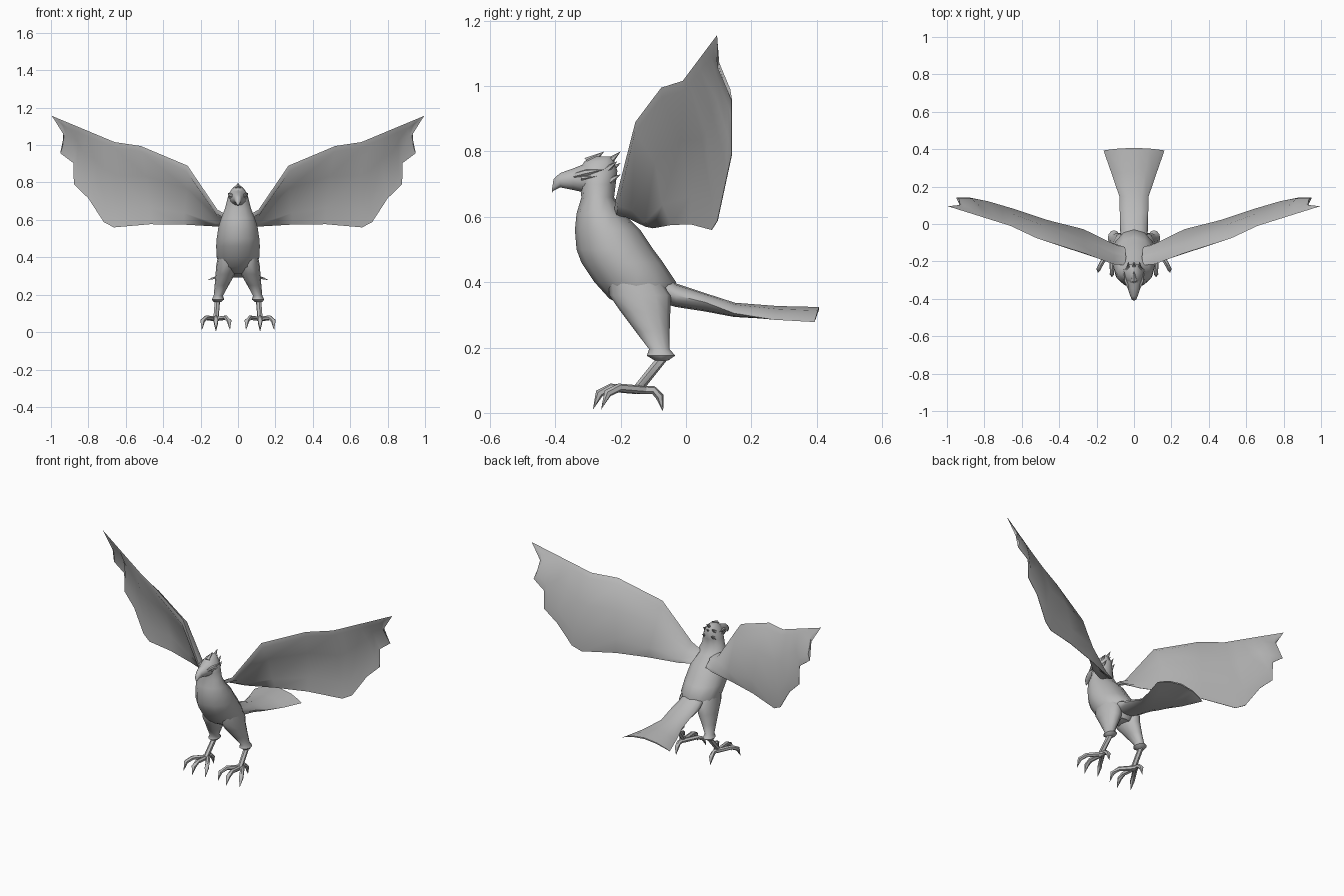
import bpy
import bmesh
import math
from mathutils import Vector

cube = bpy.data.objects.get("Cube")
if cube:
    bpy.data.objects.remove(cube, do_unlink=True)

# One plain grey for the whole bird
shade = .5
grey = bpy.data.materials.new("plain_grey")
grey.use_nodes = True
grey.diffuse_color = (shade, shade, shade, 1)
grey.node_tree.nodes["Principled BSDF"].inputs["Base Color"].default_value = grey.diffuse_color


def loft(name, rings, mirrored=False):
    """Skin a list of equal-length point rings into a closed solid."""
    bm = bmesh.new()
    rows = [[bm.verts.new(point) for point in ring] for ring in rings]
    for lower, upper in zip(rows, rows[1:]):
        for i in range(len(lower)):
            bm.faces.new((lower[i - 1], lower[i], upper[i], upper[i - 1]))
    bm.faces.new(rows[0])
    bm.faces.new(rows[-1])
    bmesh.ops.remove_doubles(bm, verts=bm.verts, dist=.0005)
    bmesh.ops.recalc_face_normals(bm, faces=bm.faces)
    mesh = bpy.data.meshes.new(name)
    bm.to_mesh(mesh)
    bm.free()
    mesh.materials.append(grey)
    obj = bpy.data.objects.new(name, mesh)
    bpy.context.collection.objects.link(obj)
    if mirrored:
        obj.modifiers.new("Mirror", "MIRROR")
    bpy.ops.object.select_all(action="DESELECT")
    obj.select_set(True)
    bpy.context.view_layer.objects.active = obj
    bpy.ops.object.shade_smooth_by_angle(angle=math.radians(55))


def circle(sides):
    turns = [math.tau * i / sides for i in range(sides)]
    return [(math.cos(turn), math.sin(turn)) for turn in turns]


def level_ring(height, front, back, inner, outer):
    """Horizontal oval given by its extents."""
    middle_x, middle_y = (inner + outer) / 2, (front + back) / 2
    radius_x, radius_y = (outer - inner) / 2, (back - front) / 2
    return [(middle_x + radius_x * c, middle_y + radius_y * s, height) for c, s in circle(12)]


def upright_ring(y, z, width, height, droop=0):
    """Oval facing along y, with its sides drooping and pulled forward."""
    return [(width * c, y - droop * c * c / 3, z + height * s - droop * c * c)
            for c, s in circle(12)]


def tube(name, path, radius, mirrored=True):
    """Limb of even width along a path, ending in a point."""
    points = [Vector(point) for point in path]
    rings = []
    for i, point in enumerate(points[:-1]):
        along = points[i + 1] - points[max(i - 1, 0)]
        side = along.cross(Vector((.3, .2, .9))).normalized()
        up = side.cross(along).normalized()
        rings.append([point + radius * (side * c + up * s) for c, s in circle(6)])
    rings.append([points[-1]] * len(rings[0]))
    loft(name, rings, mirrored)


# Torso, neck and head: height, front, back, half width
torso = [
    (.31, -.16, -.07, .06), (.35, -.235, -.045, .098), (.4, -.28, -.03, .114),
    (.46, -.32, -.07, .117), (.5, -.335, -.1, .114), (.56, -.34, -.14, .105),
    (.61, -.335, -.19, .09), (.66, -.32, -.22, .07), (.7, -.325, -.215, .06),
    (.74, -.33, -.21, .05), (.77, -.31, -.22, .03), (.785, -.28, -.23, .01),
]
loft("body_and_head", [level_ring(height, front, back, -half, half)
                       for height, front, back, half in torso])

# Hooked beak
beak = [(-.29, .72, .05, .05), (-.345, .715, .033, .033), (-.385, .712, .02, .022),
        (-.405, .698, .012, .018), (-.41, .68, .002, .006)]
loft("beak", [upright_ring(*oval) for oval in beak])

# Brow ridges above the eyes
tube("brow", [(.025, -.34, .725), (.043, -.305, .735), (.055, -.25, .745)], .01)
tube("eye", [(.042, -.32, .718), (.055, -.27, .725)], .007)

# Swept-back crest feathers: offset from the middle, root height, tip position
for offset, root, tip_y, tip_z in [(0, .765, -.25, .8), (0, .755, -.2, .8), (0, .73, -.2, .765),
                                   (.03, .73, -.21, .77), (.03, .7, -.2, .73)]:
    tube("crest_feather", [(offset, tip_y - .05, root), (offset, tip_y, tip_z)], .018, offset > 0)

# Fanned, arched tail
tail = [(-.13, .41, .06, .06), (-.03, .36, .075, .036), (.06, .338, .076, .028),
        (.15, .315, .078, .022, .01), (.28, .315, .12, .012, .03), (.407, .32, .163, .004, .042)]
loft("tail", [upright_ring(*oval) for oval in tail])

# Feathered thighs ending in a flared cuff: height, front, back, inner, outer
thigh = [(.44, -.24, -.1, .03, .1), (.36, -.235, -.045, .01, .116),
         (.31, -.2, -.048, .016, .12), (.25, -.155, -.05, .05, .125),
         (.195, -.113, -.05, .08, .13), (.175, -.12, -.033, .074, .14),
         (.16, -.095, -.055, .09, .13)]
loft("thigh", [level_ring(*oval) for oval in thigh], True)

# Shanks and clawed toes
ankle = Vector((.118, -.15, .07))
tube("shank", [(.11, -.07, .17), ankle, ankle + Vector((0, -.03, 0))], .015)
for spread in (-.075, 0, .075):
    shorten = abs(spread) / 3
    steps = [(0, 0, 0), (.7, -.08, .007), (.95, -.115, -.01), (1, -.135, -.06)]
    tube("front_toe", [ankle + Vector((spread * out, forward + shorten, rise))
                       for out, forward, rise in steps], .013)
tube("back_toe", [ankle, ankle + Vector((0, .05, 0)), ankle + Vector((0, .07, -.02)),
                  ankle + Vector((0, .08, -.067))], .013)

# Wings: leading bone runs straight from the wrist to the tip
wrist, tip = Vector((.66, -.01, 1.016)), Vector((.995, .095, 1.156))
leading = [(.05, -.22, .62), (.11, -.215, .655), (.27, -.155, .89), (.52, -.076, .995), wrist]
leading += [wrist.lerp(tip, step / 7) for step in range(1, 7)]
# Ragged trailing edge, seen from the front
trailing = [(.05, .57), (.12, .565), (.29, .575), (.47, .577), (.663, .56), (.717, .588),
            (.8, .716), (.877, .79), (.88, .904), (.95, .957), (.93, 1.053)]
backward = Vector((-.38, .9, .15)).normalized()


def wing_ring(lead, trail_x, trail_z):
    """Thin section with a thick leading bone, a little camber and a fuller inner flank."""
    lead = Vector(lead)
    trail_y = min(.33 * trail_x - .14, .14) - max(trail_z - .96, 0) * .45
    trail = Vector((trail_x, trail_y, trail_z))
    thick = .024 * (1 - lead.x)
    camber = .035 * math.sin(math.pi * lead.x)
    flank = .004 + .02 * max(0, 1 - abs(lead.x - .27) * 4)
    bone = min(.3, .03 / (trail - lead).length)
    profile = [(0, 0, 0), (bone, thick, .2), (.4, thick / 3 + .001, .9), (.8, flank, .7),
               (1, .001, 0)]
    back = [lead.lerp(trail, t) + backward * (camber * bow + half) for t, half, bow in profile]
    front = [lead.lerp(trail, t) + backward * (camber * bow - half) for t, half, bow in profile]
    return back + front[:0:-1]


wing = [wing_ring(lead, x, z) for lead, (x, z) in zip(leading, trailing)]
wing.append([tip] * len(wing[0]))
loft("wing", wing, True)
